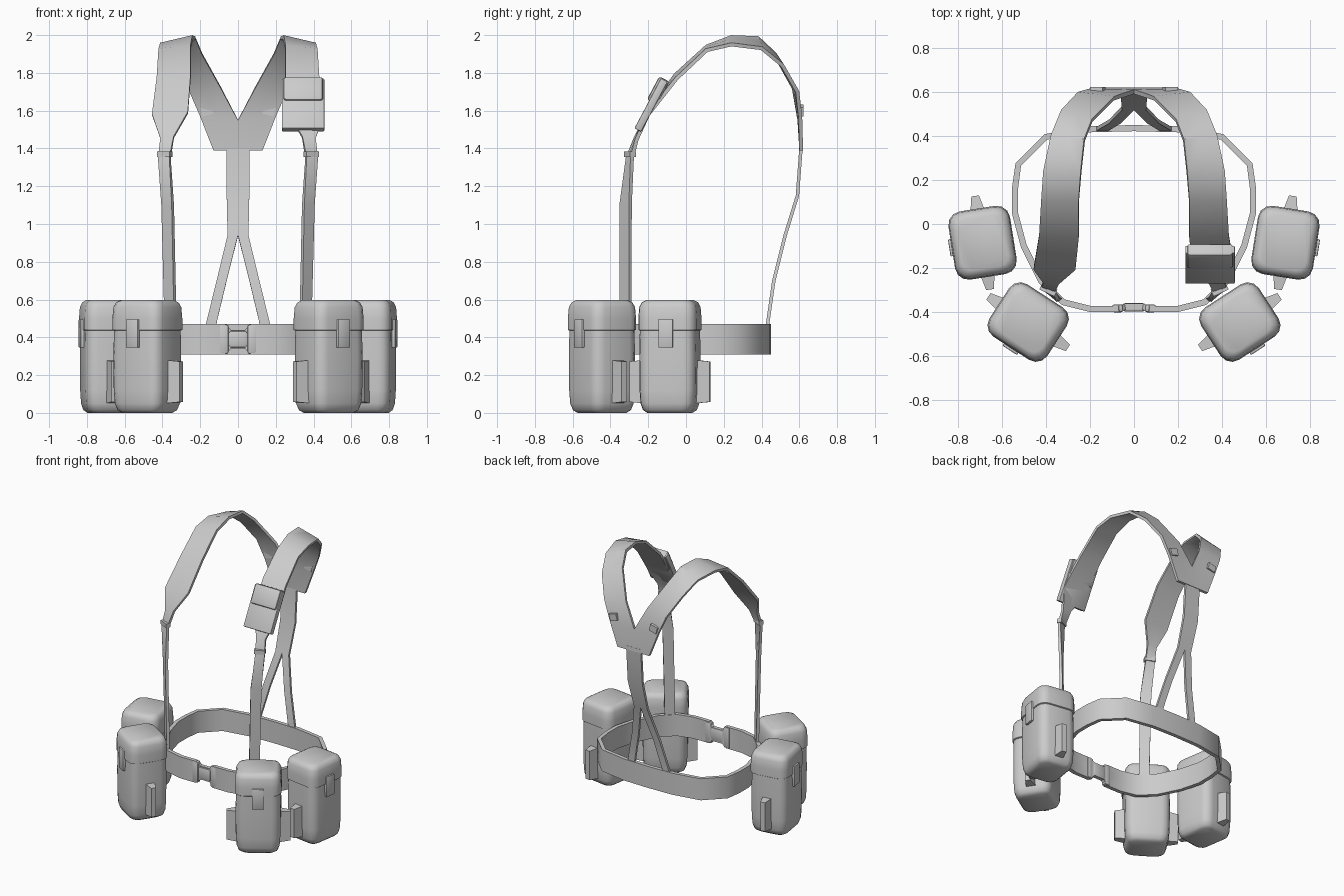
import bpy, bmesh, math
from mathutils import Matrix, Vector

cube = bpy.data.objects.get("Cube")
if cube:
    bpy.data.objects.remove(cube)

grey = bpy.data.materials.new("plain_grey")
grey.use_nodes = True
colour = (0.6, 0.6, 0.6, 1)
grey.diffuse_color = colour
grey.node_tree.nodes["Principled BSDF"].inputs["Base Color"].default_value = colour
parts = []


def finish(name, bm, matrix=None):
    bmesh.ops.recalc_face_normals(bm, faces=bm.faces)
    mesh = bpy.data.meshes.new(name)
    bm.to_mesh(mesh)
    bm.free()
    mesh.materials.append(grey)
    obj = bpy.data.objects.new(name, mesh)
    if matrix:
        obj.matrix_world = matrix
    bpy.context.collection.objects.link(obj)
    parts.append(obj)
    return obj


def ribbon(name, inner, outer, thick, mirror=True):
    """Webbing between two edge lines, given thickness and mirrored."""
    bm = bmesh.new()
    rows = []
    for a, b in zip(inner, outer):
        a, b = Vector(a), Vector(b)
        rows.append([bm.verts.new(a.lerp(b, t)) for t in (0, 0.5, 1)])
    for r, s in zip(rows, rows[1:]):
        for i in range(2):
            bm.faces.new((r[i], r[i + 1], s[i + 1], s[i]))
    obj = finish(name, bm)
    if mirror:
        mod = obj.modifiers.new("mirror", 'MIRROR')
        mod.merge_threshold = 0.002
    mod = obj.modifiers.new("thickness", 'SOLIDIFY')
    mod.thickness = thick
    mod.offset = 0
    return obj


def box(name, size, centre, base=Matrix(), bevel=0.0, taper=None):
    """Box in a local frame; taper narrows the end facing local +x or -x."""
    bm = bmesh.new()
    bmesh.ops.create_cube(bm, size=1)
    for v in bm.verts:
        if taper and v.co.x * taper > 0:
            v.co.y *= 0.5
            v.co.z *= 0.93
        v.co = Vector([c * s for c, s in zip(v.co, size)])
    if bevel:
        bmesh.ops.bevel(bm, geom=bm.edges[:], offset=bevel, segments=2,
                        profile=0.5, affect='EDGES')
    return finish(name, bm, base @ Matrix.Translation(centre))


def rounded_loft(name, levels, width, depth, base):
    """Stack of rounded rectangles; each level is (z, scale)."""
    bm = bmesh.new()
    rings = []
    for z, scale in levels:
        ring = []
        for i in range(16):
            a = math.radians(22.5 * (i // 4 * 4) + 30 * (i % 4))
            q = i // 4
            cx = (1, -1, -1, 1)[q] * (width / 2 - 0.06)
            cy = (1, 1, -1, -1)[q] * (depth / 2 - 0.06)
            ring.append(bm.verts.new(((cx + 0.06 * math.cos(a)) * scale,
                                      (cy + 0.06 * math.sin(a)) * scale, z)))
        rings.append(ring)
    for r, s in zip(rings, rings[1:]):
        for i in range(16):
            j = (i + 1) % 16
            bm.faces.new((r[i], r[j], s[j], s[i]))
    bm.faces.new(rings[0])
    bm.faces.new(rings[-1])
    return finish(name, bm, base)


# Belt: half outline in plan, narrow at the front clasp
plan = [(0, -.375), (.04, -.375), (.07, -.385), (.2, -.385), (.32, -.355),
        (.42, -.26), (.5, -.1), (.54, .05), (.54, .16), (.525, .27),
        (.4, .395), (.2, .43), (0, .435)]
half = [.05, .05] + [.08] * 11
ribbon("belt", [(x, y, .39 - h) for (x, y), h in zip(plan, half)],
       [(x, y, .39 + h) for (x, y), h in zip(plan, half)], .028)
box("belt_clasp", (.1, .04, .09), (0, -.378, .39), bevel=.012)
for s in (-1, 1):
    box("clasp_end", (.05, .036, .155), (s * .075, -.383, .39), bevel=.01)

# Shoulder straps: front webbing, wide pad, then the back yoke
inner = [(.33, -.345, .38), (.345, -.345, 1.1), (.36, -.31, 1.35),
         (.34, -.265, 1.46), (.265, -.2, 1.59), (.25, -.055, 1.79),
         (.25, .11, 1.94), (.24, .24, 1.99), (.225, .38, 1.985),
         (.19, .47, 1.9), (.09, .57, 1.72), (0, .6, 1.55), (0, .61, 1.39)]
outer = [(.38, -.295, .38), (.4, -.295, 1.1), (.42, -.285, 1.35),
         (.41, -.26, 1.45), (.455, -.2, 1.58), (.43, -.05, 1.77),
         (.42, .11, 1.92), (.41, .24, 1.95), (.375, .4, 1.93),
         (.33, .51, 1.84), (.255, .59, 1.7), (.2, .605, 1.57), (.13, .61, 1.39)]
ribbon("shoulder_straps", inner, outer, .02)

# Spine strap, dividing into two tails down to the belt
inner = [(0, .61, 1.42), (0, .59, 1.15), (0, .525, .94), (.06, .465, .7),
         (.115, .432, .47), (.13, .43, .38)]
outer = [(.06, .61, 1.42), (.06, .59, 1.15), (.055, .525, .94),
         (.113, .465, .7), (.17, .432, .47), (.185, .43, .38)]
ribbon("spine_strap", inner, outer, .018)

# Strap keepers and yoke tabs
for s in (-1, 1):
    turn = Matrix.Rotation(s * math.radians(25), 4, 'Z')
    box("strap_keeper", (.075, .035, .03),
        (0, 0, 0), Matrix.Translation((s * .388, -.297, 1.37)) @ turn)
    lean = Matrix.Rotation(s * math.radians(15), 4, 'Y')
    box("yoke_tab", (.06, .035, .05),
        (0, 0, 0), Matrix.Translation((s * .165, .605, 1.6)) @ lean)

# Small pouch on the left shoulder strap
tilt = Matrix.Translation((.345, -.185, 1.63)) @ Matrix.Rotation(math.radians(-28), 4, 'X')
box("shoulder_pouch", (.225, .04, .3), (0, 0, 0), tilt, bevel=.006)
box("shoulder_pouch_flap", (.21, .062, .14), (0, -.002, .085), tilt, bevel=.014)

# Belt pouches: body, lid, latch and side tabs
body = [(0, .72), (.015, .86), (.05, .94), (.12, .97), (.3, .98), (.46, .96)]
lid = [(.435, .96), (.44, 1.01), (.5, 1.01), (.56, .98), (.585, .9), (.597, .76)]
for s in (-1, 1):
    side = "left" if s > 0 else "right"
    for kind, x, y, angle in (("front", .48, -.445, 33), ("side", .687, -.085, 81)):
        name = f"{side}_{kind}_pouch"
        base = (Matrix.Translation((s * x, y, 0))
                @ Matrix.Rotation(s * math.radians(angle), 4, 'Z'))
        rounded_loft(name + "_body", body, .31, .28, base)
        rounded_loft(name + "_lid", lid, .31, .28, base)
        box(name + "_latch", (.078, .024, .15), (0, -.141, .42), base, bevel=.005)
        for t in (-1, 1):
            box(name + "_tab", (.08, .07, .23), (t * .175, 0, .165), base, taper=t)

# Apply modifiers and shade
bpy.ops.object.select_all(action='DESELECT')
for obj in parts:
    obj.select_set(True)
bpy.context.view_layer.objects.active = parts[0]
bpy.ops.object.convert(target='MESH')
bpy.ops.object.shade_smooth_by_angle(angle=math.radians(38))
